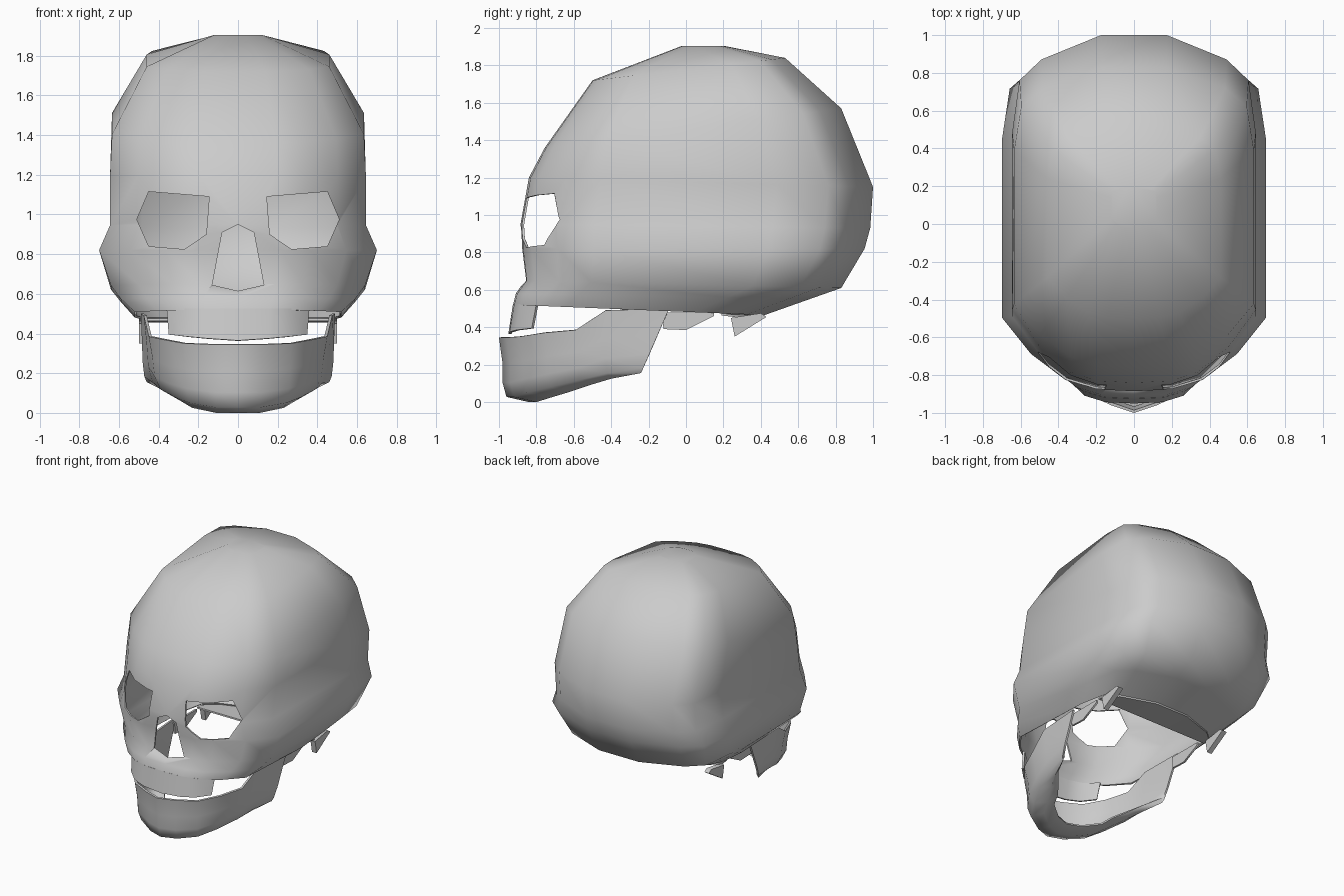
import bpy, bmesh
from math import radians

if "Cube" in bpy.data.objects:
    bpy.data.objects.remove(bpy.data.objects["Cube"])


def make_object(name, bm):
    mesh = bpy.data.meshes.new(name)
    bm.to_mesh(mesh)
    bm.free()
    ob = bpy.data.objects.new(name, mesh)
    bpy.context.collection.objects.link(ob)
    return ob


def grid(name, rows, closed=False, cap=False):
    """Skin a list of equally long point rows."""
    bm = bmesh.new()
    vs = [[bm.verts.new(p) for p in r] for r in rows]
    n = len(rows[0])
    for a, b in zip(vs, vs[1:]):
        for i in range(n if closed else n - 1):
            j = (i + 1) % n
            bm.faces.new((a[i], b[i], b[j], a[j]))
    if cap:
        bm.faces.new(vs[0])
    bmesh.ops.recalc_face_normals(bm, faces=bm.faces)
    return make_object(name, bm)


def prism(name, pts, place, near, far):
    """Extrude a flat outline between two depths."""
    bm = bmesh.new()
    a = [bm.verts.new(place(p, q, near)) for p, q in pts]
    b = [bm.verts.new(place(p, q, far)) for p, q in pts]
    bm.faces.new(a)
    bm.faces.new(b[::-1])
    for i in range(len(pts)):
        j = (i + 1) % len(pts)
        bm.faces.new((a[i], b[i], b[j], a[j]))
    bmesh.ops.recalc_face_normals(bm, faces=bm.faces)
    return make_object(name, bm)


def finish(ob, thickness=0, cutters=()):
    bpy.ops.object.select_all(action='DESELECT')
    ob.select_set(True)
    bpy.context.view_layer.objects.active = ob
    if thickness:
        m = ob.modifiers.new("shell", 'SOLIDIFY')
        m.thickness, m.offset = thickness, -1
        bpy.ops.object.modifier_apply(modifier=m.name)
    for c in cutters:
        m = ob.modifiers.new("cut", 'BOOLEAN')
        m.operation, m.solver, m.object = 'DIFFERENCE', 'EXACT', c
        bpy.ops.object.modifier_apply(modifier=m.name)
        bpy.data.objects.remove(c)
    bpy.ops.object.shade_smooth_by_angle(angle=radians(65))


def both_sides(row):
    """Extend a half row (starting on the centre line) to both sides."""
    return [(-x, y, z) for x, y, z in row[:0:-1]] + row


# Cranium: tilted rings (front z, back z, half width, front y, back y)
outline = [(0, 0), (.3, .005), (.52, .03), (.78, .105), (1, .21), (1, .72),
           (.94, .87), (.76, .93), (.27, 1)]
rings = [(1.905, 1.905, .12, -.02, .20), (1.72, 1.84, .46, -.50, .53),
         (1.36, 1.57, .635, -.755, .83), (1.20, 1.15, .645, -.84, 1.0),
         (.95, .93, .645, -.885, .985), (.82, .82, .70, -.88, .955),
         (.65, .61, .64, -.86, .83), (.58, .55, .59, -.91, .66),
         (.52, .465, .52, -.925, .42)]
rows = [both_sides([(u * w, yf + v * (yb - yf), zf + v * (zb - zf))
                    for u, v in outline])
        for zf, zb, w, yf, yb in rings]
cranium = grid("cranium", rows, closed=True, cap=True)

# Eye and nose openings
eye = [(.145, 1.09), (.45, 1.115), (.51, .975), (.45, .84), (.27, .825), (.16, .90)]
nose = [(0, .95), (.08, .91), (.13, .645), (0, .615), (-.13, .645), (-.08, .91)]
front = lambda p, q, d: (p, d, q)
cutters = [prism("eye_cutter", [(s * x, z) for x, z in eye], front, -1.2, -.35)
           for s in (-1, 1)]
cutters.append(prism("nose_cutter", nose, front, -1.2, -.5))
for c in cutters:
    c.hide_render = True
finish(cranium, .012, cutters)

# Skull floor at the back
floor = [(0, .42, .465), (.14, .42, .465), (.40, .33, .467), (.49, .25, .468)]
finish(grid("skull_floor", [both_sides(floor),
                            both_sides([(x, .19, .475) for x, y, z in floor])]), .012)

# Upper tooth ridge, hanging from the front edge of the cranium
arch = [(0, -.925, .365), (.156, -.918, .375), (.27, -.884, .385), (.36, -.80, .395)]
upper = grid("upper_jaw", [both_sides([(x, y, .525) for x, y, z in arch]),
                           both_sides([(x * .97, y - .025, z) for x, y, z in arch])])
finish(upper, .015)

# Lower jaw: (top x, bottom x, top y, bottom y, top z, bottom z), chin to hinge
jaw = [(0, 0, -1.0, -.84, .345, 0), (.12, .11, -.96, -.80, .345, 0),
       (.27, .23, -.89, -.72, .35, .025), (.38, .28, -.76, -.62, .37, .055),
       (.45, .35, -.59, -.50, .385, .095), (.475, .40, -.43, -.40, .49, .125),
       (.49, .46, -.09, -.24, .50, .155)]
# (height, depth, width) fractions; the last level turns up behind the chin
levels = [(0, 0, 0), (.4, .12, .2), (.7, .12, .3), (.92, .25, .6), (1, 1, 1),
          (.9, 1.6, 1.25)]
rows = [both_sides([(a + k * (b - a), y0 + s * (y1 - y0), z0 + t * (z1 - z0))
                    for a, b, y0, y1, z0, z1 in jaw]) for t, s, k in levels]
# the hinge end slants evenly instead of bulging like the chin
for row, (t, s, k) in zip(rows, levels):
    for i in (0, -1):
        row[i] = (row[i][0], -.09 - .15 * t, row[i][2])
finish(grid("lower_jaw", rows), .015)

# Small bony points under the skull
side = lambda p, q, d: (d, p, q)
spike = [(.24, .45), (.26, .35), (.43, .455), (.40, .475)]
plate = [(-.13, .48), (-.12, .39), (0, .385), (.15, .46), (.15, .48)]
for s, label in ((1, "right"), (-1, "left")):
    finish(prism("ear_spike_" + label, spike, side, s * .46, s * .50))
    finish(prism("hinge_plate_" + label, plate, side, s * .46, s * .475))
